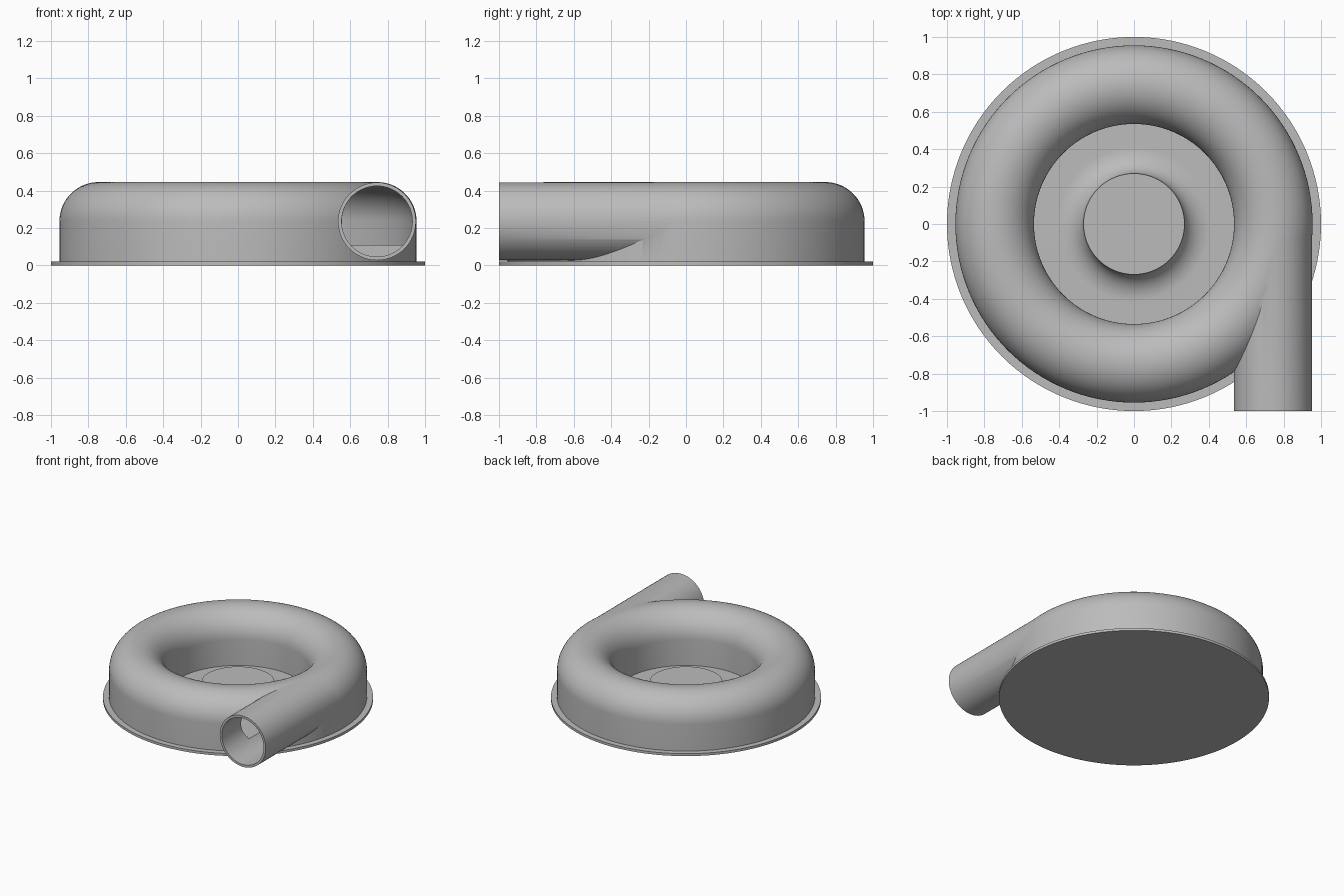
import bpy, bmesh, math
from mathutils import Matrix

cube = bpy.data.objects.get("Cube")
if cube:
    bpy.data.objects.remove(cube, do_unlink=True)

grey = bpy.data.materials.new("plain grey")
grey.use_nodes = True
colour = (0.5, 0.5, 0.5, 1)
grey.diffuse_color = colour
grey.node_tree.nodes["Principled BSDF"].inputs["Base Color"].default_value = colour

SEGMENTS = 128
RING, AXIS_Z = 0.745, 0.235   # centre of the channel section


def finish(bm, name):
    bmesh.ops.recalc_face_normals(bm, faces=bm.faces)
    mesh = bpy.data.meshes.new(name)
    bm.to_mesh(mesh)
    bm.free()
    obj = bpy.data.objects.new(name, mesh)
    bpy.context.collection.objects.link(obj)
    mesh.materials.append(grey)
    return obj


def lathe(name, profile, closed):
    """Spin an (r, z) profile around the z axis."""
    bm = bmesh.new()
    verts = [bm.verts.new((r, 0, z)) for r, z in profile]
    edges = [bm.edges.new(pair) for pair in zip(verts, verts[1:])]
    if closed:
        edges.append(bm.edges.new((verts[-1], verts[0])))
    bmesh.ops.spin(bm, geom=verts + edges, axis=(0, 0, 1), cent=(0, 0, 0),
                   angle=math.tau, steps=SEGMENTS, use_duplicate=False)
    bmesh.ops.remove_doubles(bm, verts=bm.verts, dist=1e-4)
    return finish(bm, name)


def tunnel(radius, bottom):
    """Section with straight legs and a half-round roof."""
    arc = [math.pi * i / 32 for i in range(33)]
    roof = [(RING + radius * math.cos(a), AXIS_Z + radius * math.sin(a)) for a in arc]
    return [(RING + radius, bottom)] + roof + [(RING - radius, bottom)]


def rod(name, radius, y0, y1):
    bm = bmesh.new()
    place = Matrix.Translation((0.743, (y0 + y1) / 2, AXIS_Z)) @ Matrix.Rotation(math.pi / 2, 4, "X")
    bmesh.ops.create_cone(bm, cap_ends=True, segments=64, radius1=radius,
                          radius2=radius, depth=y1 - y0, matrix=place)
    return finish(bm, name)


def combine(target, tool, operation):
    mod = target.modifiers.new(tool.name, "BOOLEAN")
    mod.operation, mod.object, mod.solver = operation, tool, "EXACT"
    bpy.context.view_layer.objects.active = target
    bpy.ops.object.modifier_apply(modifier=mod.name)
    bpy.data.objects.remove(tool, do_unlink=True)


# Ring casing with a tangential outlet, hollowed by the channel and the bore
casing = lathe("casing", tunnel(0.21, 0.015), True)
combine(casing, rod("outlet_pipe", 0.208, -1.0, 0.0), "UNION")
combine(casing, lathe("channel", tunnel(0.19, 0.11), True), "DIFFERENCE")
combine(casing, rod("bore", 0.189, -1.1, 0.0), "DIFFERENCE")

# Round base plate
base = lathe("base_plate", [(0, 0), (1, 0), (1, 0.02), (0, 0.02)], False)

# Hub with a concave flare running out to the plate
flare = [math.pi / 2 * i / 16 for i in range(17)]
hub = lathe("hub", [(0, 0.14)] + [(0.41 - 0.14 * math.cos(a), 0.14 - 0.115 * math.sin(a))
            for a in flare] + [(0.54, 0.025), (0.54, 0.01), (0, 0.01)], False)

for obj in (casing, base, hub):
    bpy.ops.object.select_all(action="DESELECT")
    obj.select_set(True)
    bpy.context.view_layer.objects.active = obj
    bpy.ops.object.shade_smooth_by_angle(angle=math.radians(30))
